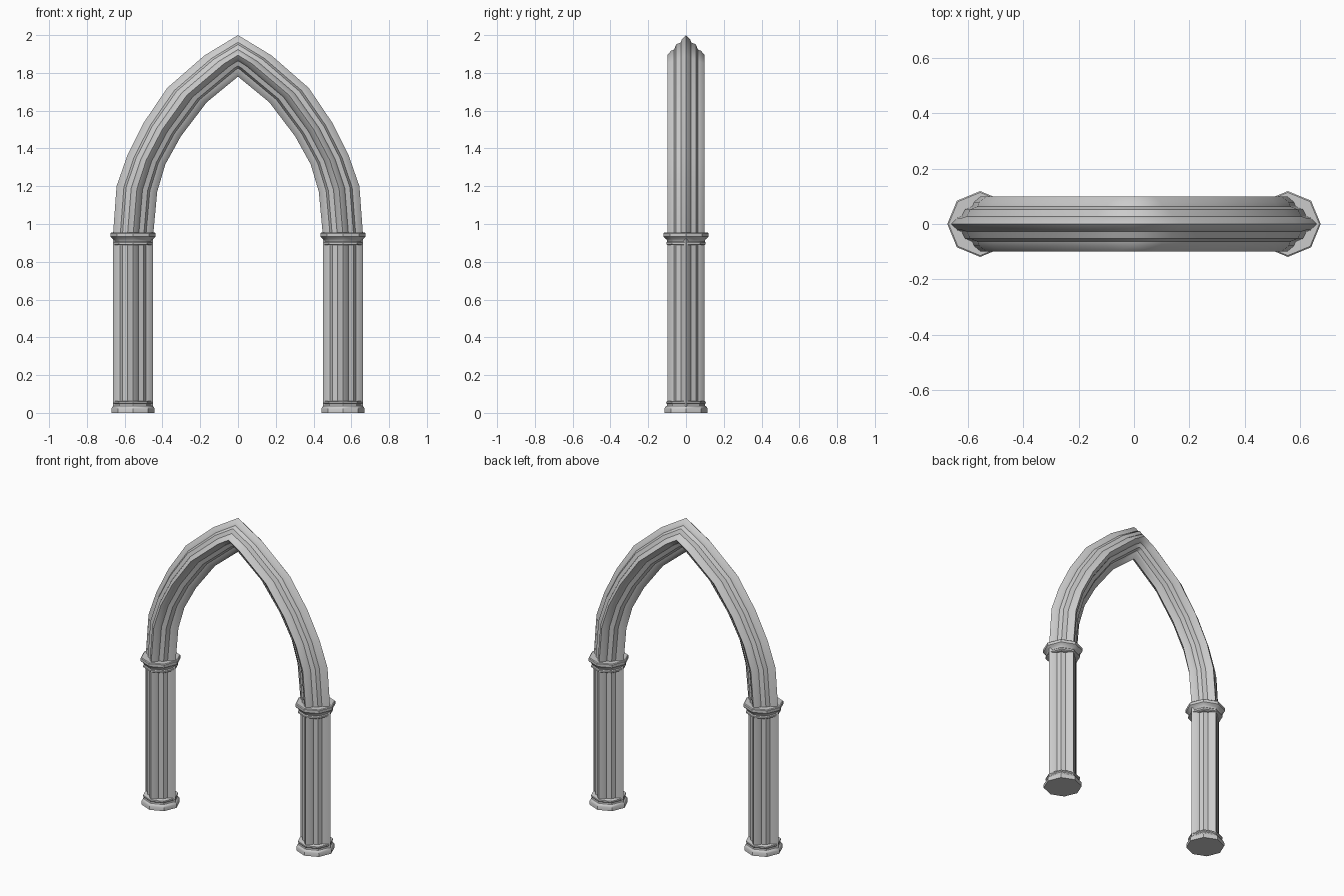
import bpy, bmesh, math

if "Cube" in bpy.data.objects:
    bpy.data.objects.remove(bpy.data.objects["Cube"])

CX = 0.556            # pillar axis
RX, RY = 0.107, 0.099  # half sizes of the moulded section

# Quarter of the moulded section: keels on the axes, shallow grooves between
QUARTER = [(1.0, 0.0), (0.80, 0.22), (0.64, 0.28), (0.53, 0.53),
           (0.28, 0.64), (0.22, 0.80)]
PROFILE = []
for q in range(4):
    for u, v in QUARTER:
        for _ in range(q):
            u, v = -v, u
        PROFILE.append((u, v))
OCTAGON = [(math.cos(i * math.pi / 4), math.sin(i * math.pi / 4)) for i in range(8)]


def loft(name, rings, angle=35, cut=False):
    """Skin a list of rings, cap both ends and mirror across x = 0."""
    bm = bmesh.new()
    loops = [[bm.verts.new(p) for p in ring] for ring in rings]
    n = len(loops[0])
    for a, b in zip(loops, loops[1:]):
        for i in range(n):
            j = (i + 1) % n
            bm.faces.new((a[i], a[j], b[j], b[i]))
    bm.faces.new(loops[0][::-1])
    bm.faces.new(loops[-1])
    bmesh.ops.recalc_face_normals(bm, faces=bm.faces)
    if cut:
        geom = bm.verts[:] + bm.edges[:] + bm.faces[:]
        bmesh.ops.bisect_plane(bm, geom=geom, plane_co=(0, 0, 0),
                               plane_no=(1, 0, 0), clear_inner=True)
    mesh = bpy.data.meshes.new(name)
    bm.to_mesh(mesh)
    bm.free()
    obj = bpy.data.objects.new(name, mesh)
    bpy.context.collection.objects.link(obj)
    bpy.ops.object.select_all(action='DESELECT')
    obj.select_set(True)
    bpy.context.view_layer.objects.active = obj
    bpy.ops.object.shade_smooth_by_angle(angle=math.radians(angle))
    mod = obj.modifiers.new("mirror", 'MIRROR')
    mod.use_clip = True
    mod.merge_threshold = 0.0005
    return obj


def octagon_rings(steps):
    return [[(CX + r * c, r * s, z) for c, s in OCTAGON] for r, z in steps]


# Pillar shafts
loft("shaft", [[(CX + RX * u, RY * v, z) for u, v in PROFILE] for z in (0.02, 0.935)])

# Octagonal bases and capitals
loft("base", octagon_rings([(0.114, 0.0), (0.114, 0.022), (0.109, 0.032),
                            (0.102, 0.037), (0.100, 0.046), (0.105, 0.052),
                            (0.104, 0.060), (0.098, 0.063)]))
loft("capital", octagon_rings([(0.098, 0.888), (0.104, 0.892), (0.104, 0.902),
                               (0.099, 0.907), (0.103, 0.918), (0.113, 0.927),
                               (0.119, 0.933), (0.119, 0.951), (0.114, 0.955)]))

# Pointed arch: (inner x, inner z, outer x, outer z) per section, trimmed at x = 0
PATH = [(0.449, 0.94, 0.662, 0.94), (0.428, 1.17, 0.643, 1.20),
        (0.385, 1.315, 0.587, 1.36), (0.302, 1.465, 0.500, 1.535),
        (0.165, 1.645, 0.375, 1.72), (-0.03, 1.805, 0.178, 1.892),
        (-0.24, 1.935, -0.03, 2.018)]
arch_rings = []
for xi, zi, xo, zo in PATH:
    arch_rings.append([(xi + (xo - xi) * (u + 1) / 2, RY * v,
                        zi + (zo - zi) * (u + 1) / 2) for u, v in PROFILE])
loft("arch", arch_rings, cut=True)
